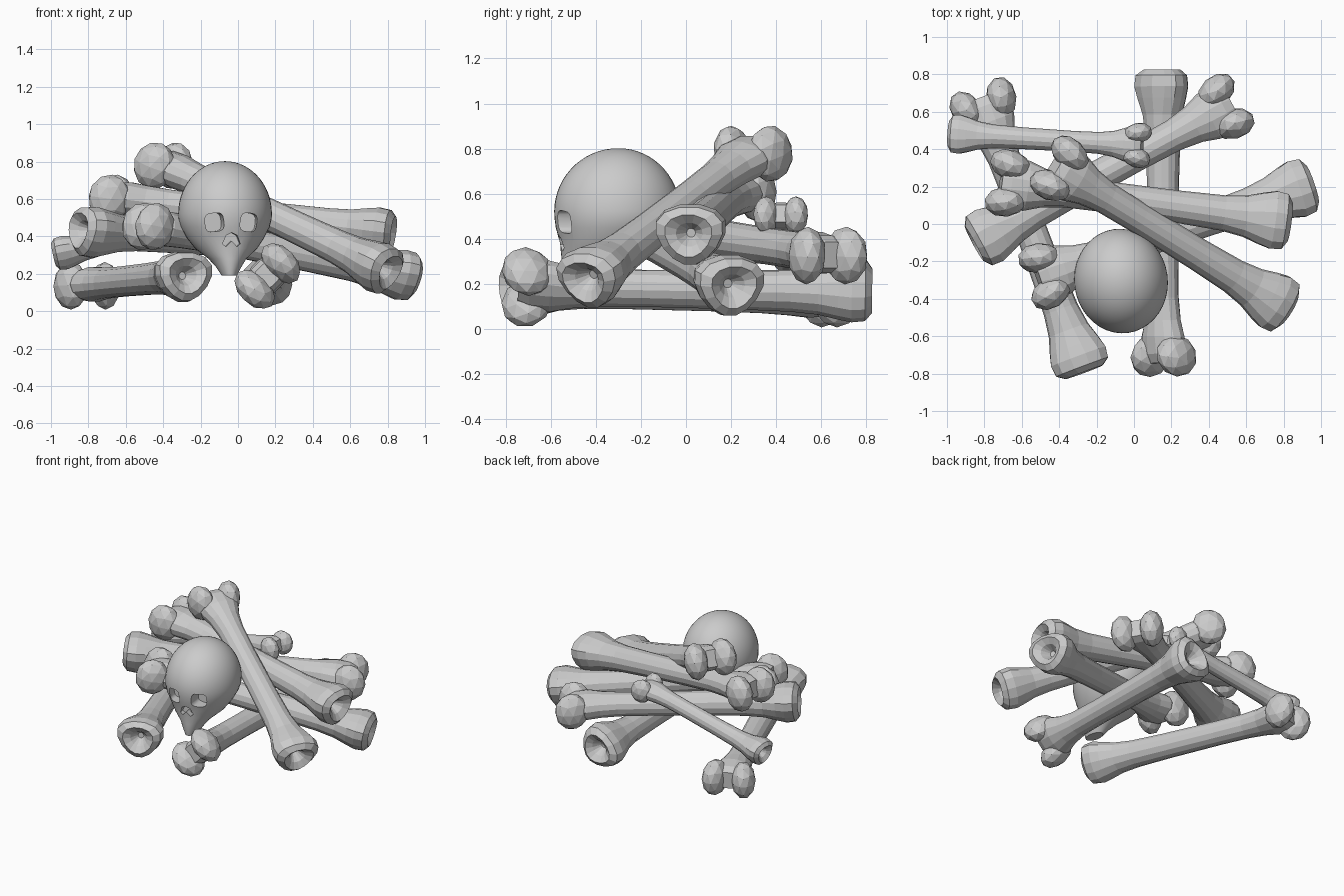
import bpy, bmesh, math
from mathutils import Vector, Matrix

if "Cube" in bpy.data.objects:
    bpy.data.objects.remove(bpy.data.objects["Cube"])


def loft(bm, rings):
    """Skin a list of closed rings and cap both ends."""
    vs = [[bm.verts.new(p) for p in r] for r in rings]
    n = len(vs[0])
    for a, b in zip(vs, vs[1:]):
        for i in range(n):
            bm.faces.new((a[i], a[(i + 1) % n], b[(i + 1) % n], b[i]))
    bm.faces.new(vs[0][::-1])
    bm.faces.new(vs[-1])


def finish(bm, name):
    bmesh.ops.recalc_face_normals(bm, faces=bm.faces)
    me = bpy.data.meshes.new(name)
    bm.to_mesh(me)
    bm.free()
    ob = bpy.data.objects.new(name, me)
    bpy.context.collection.objects.link(ob)
    return ob


def activate(ob):
    bpy.ops.object.select_all(action='DESELECT')
    ob.select_set(True)
    bpy.context.view_layer.objects.active = ob


# Bone along local x: (x, half width, half height, heart-shaped skew)
PROFILE = [(0.09, .02, .02, 0), (0.03, .06, .055, .1), (0.0, .105, .10, .2),
           (0.03, .148, .138, .25), (0.09, .155, .145, .25), (0.15, .14, .13, .2),
           (0.24, .112, .105, .1), (0.36, .095, .092, 0), (0.6, .087, .086, 0),
           (1.0, .083, .082, 0), (1.22, .087, .083, 0), (1.34, .105, .088, 0),
           (1.43, .135, .095, 0), (1.52, .14, .085, 0), (1.57, .11, .06, 0)]
SIDES = 14


def bone(name, socket, knuckle, scale=1.0, up=(0, 0, 1)):
    bm = bmesh.new()
    rings = []
    for x, w, h, k in PROFILE:
        ring = []
        for i in range(SIDES):
            a = 2 * math.pi * i / SIDES
            c, s = math.cos(a), math.sin(a)
            ring.append((x, w * c * (1 + k * s), h * (s if s < 0 else s * (1 - .4 * k))))
        rings.append(ring)
    loft(bm, rings)
    # paired faceted knuckles
    for side in (-1, 1):
        m = (Matrix.Translation((1.53, side * .098, -.005))
             @ Matrix.Rotation(side * .25, 4, 'Z') @ Matrix.Diagonal((.115, .082, .128, 1)))
        bmesh.ops.create_icosphere(bm, subdivisions=2, radius=1, matrix=m)
    s, k = Vector(socket), Vector(knuckle)
    ax = (k - s).normalized()
    lat = Vector(up).cross(ax).normalized()
    rot = Matrix((ax, lat, ax.cross(lat))).transposed().to_4x4()
    bm.transform(Matrix.Translation((s + k) / 2) @ rot
                 @ Matrix.Scale(scale, 4) @ Matrix.Translation((-.81, 0, 0)))
    return finish(bm, name)


# Pile of bones
bone("bone_lengthwise", (.155, .75, .165), (.155, -.72, .19), up=(-1, 0, 1))
bone("bone_left", (-.29, -.73, .19), (-.81, .66, .14))
bone("bone_back_diagonal", (-.79, -.07, .43), (.50, .63, .33))
bone("bone_small", (-.94, .48, .315), (.03, .42, .51), .67)
bone("bone_under_skull", (.88, .19, .20), (-.49, -.28, .46))
bone("bone_across", (.76, .02, .425), (-.69, .22, .61))
bone("bone_top", (.76, -.42, .235), (-.41, .30, .79))


# Skull: smooth egg cranium narrowing to the upper jaw
sections = []
for i in range(1, 17):
    t = math.pi * .53 * i / 16
    r = math.sin(t)
    sections.append((.52 + .282 * math.cos(t), .25 * r, -.285 * r, .275 * r))
sections += [(.45, .237, -.278, .255), (.39, .205, -.262, .22), (.335, .165, -.255, .16),
             (.28, .10, -.252, .06), (.235, .066, -.25, -.04), (.19, .04, -.24, -.10)]
bm = bmesh.new()
rings = [[(.01, 0.001, .802)] * 1]
rings = []
for z, w, f, b in [(.8015, .006, -.006, .006)] + sections:
    c, d = (f + b) / 2, (b - f) / 2
    rings.append([(w * math.cos(2 * math.pi * i / 40), c + d * math.sin(2 * math.pi * i / 40), z)
                  for i in range(40)])
loft(bm, rings)
skull = finish(bm, "skull")

# Eye and nose hollows
bm = bmesh.new()
for side in (-1, 1):
    m = (Matrix.Translation((side * .092, -.245, .475)) @ Matrix.Rotation(side * .12, 4, 'Y')
         @ Matrix.Diagonal((.048, .08, .05, 1)))
    loft(bm, [[m @ Vector((math.copysign(abs(math.cos(a)) ** .6, math.cos(a)), y,
                           math.copysign(abs(math.sin(a)) ** .6, math.sin(a))))
               for a in [2 * math.pi * j / 16 for j in range(16)]] for y in (-1.5, 1)])
nose = [(0, .42), (.03, .405), (.048, .36), (.03, .345), (0, .375),
        (-.03, .345), (-.048, .36), (-.03, .405)]
loft(bm, [[(x, y, z) for x, z in nose] for y in (-.4, -.215)])
cutter = finish(bm, "face_cutter")
cutter.hide_render = True

activate(skull)
mod = skull.modifiers.new("hollows", 'BOOLEAN')
mod.operation = 'DIFFERENCE'
mod.solver = 'EXACT'
mod.object = cutter
bpy.ops.object.modifier_apply(modifier=mod.name)
bpy.data.objects.remove(cutter, do_unlink=True)
activate(skull)
bpy.ops.object.shade_smooth_by_angle(angle=math.radians(35))
skull.location = (-.07, -.30, 0)
skull.rotation_euler = (0, 0, math.radians(8))
